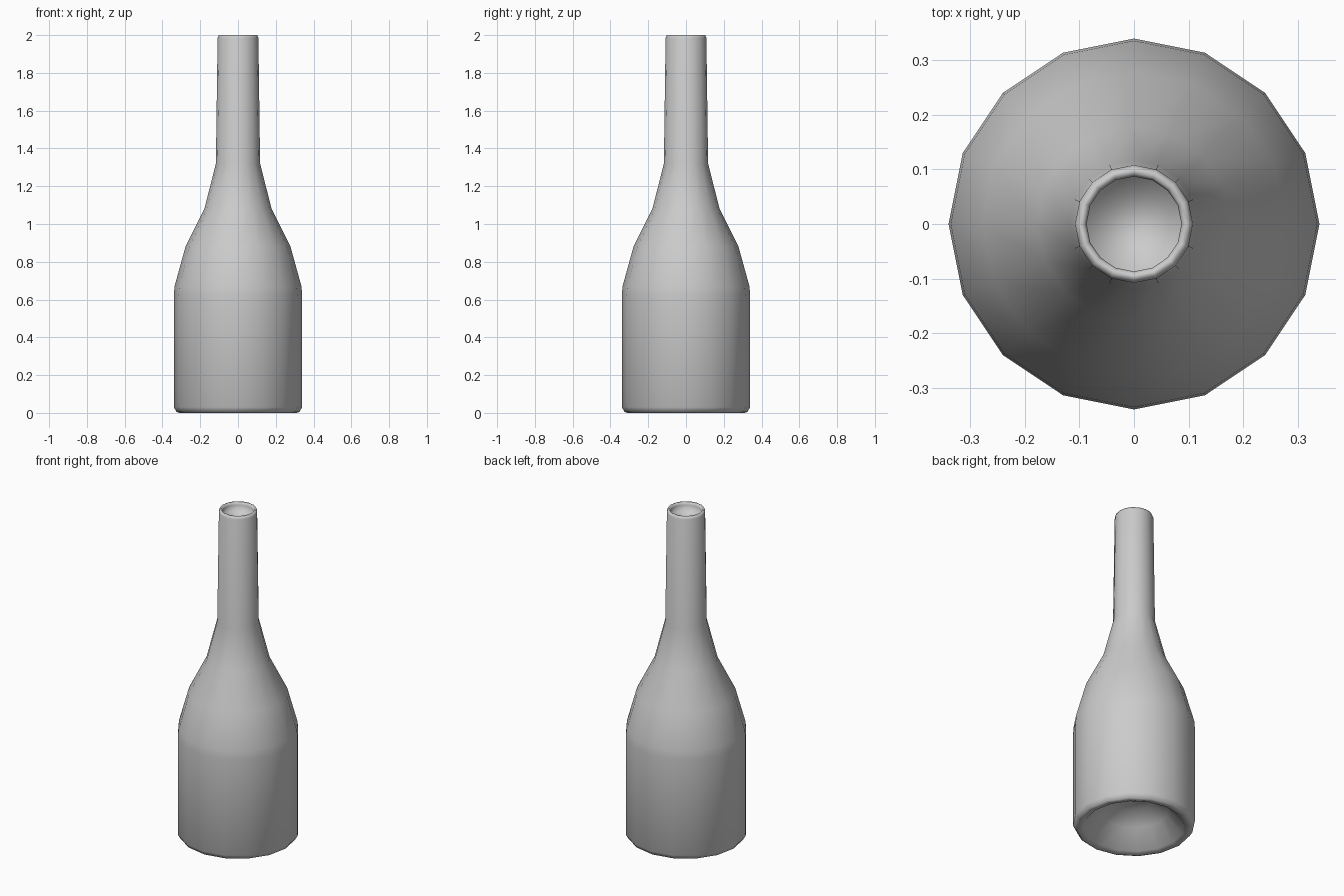
import bpy, bmesh, math

if "Cube" in bpy.data.objects:
    bpy.data.objects.remove(bpy.data.objects["Cube"])

SIDES = 16


def lathe(name, profile):
    """Revolve (radius, z) points around z; both profile ends are closed."""
    bm = bmesh.new()
    rings = []
    for r, z in profile:
        rings.append([bm.verts.new((r * math.cos(2 * math.pi * i / SIDES),
                                    r * math.sin(2 * math.pi * i / SIDES), z))
                      for i in range(SIDES)])
    for a, b in zip(rings, rings[1:]):
        for i in range(SIDES):
            j = (i + 1) % SIDES
            bm.faces.new((a[i], a[j], b[j], b[i]))
    bm.faces.new(rings[0][::-1])
    bm.faces.new(rings[-1])
    for f in bm.faces:
        f.smooth = True
    bmesh.ops.recalc_face_normals(bm, faces=bm.faces)
    mesh = bpy.data.meshes.new(name)
    bm.to_mesh(mesh)
    bm.free()
    ob = bpy.data.objects.new(name, mesh)
    bpy.context.collection.objects.link(ob)
    return ob


# Bottle: hollow underside, body, shoulder, neck, rounded lip, recessed mouth
lathe("bottle", [
    (0.10, 0.17), (0.19, 0.11), (0.28, 0.01),
    (0.31, 0.0), (0.325, 0.005), (0.34, 0.03),
    (0.34, 0.62), (0.336, 0.67), (0.278, 0.88), (0.178, 1.08),
    (0.117, 1.32), (0.108, 1.985), (0.102, 2.0),
    (0.092, 2.0), (0.087, 1.985), (0.087, 1.95),
])
